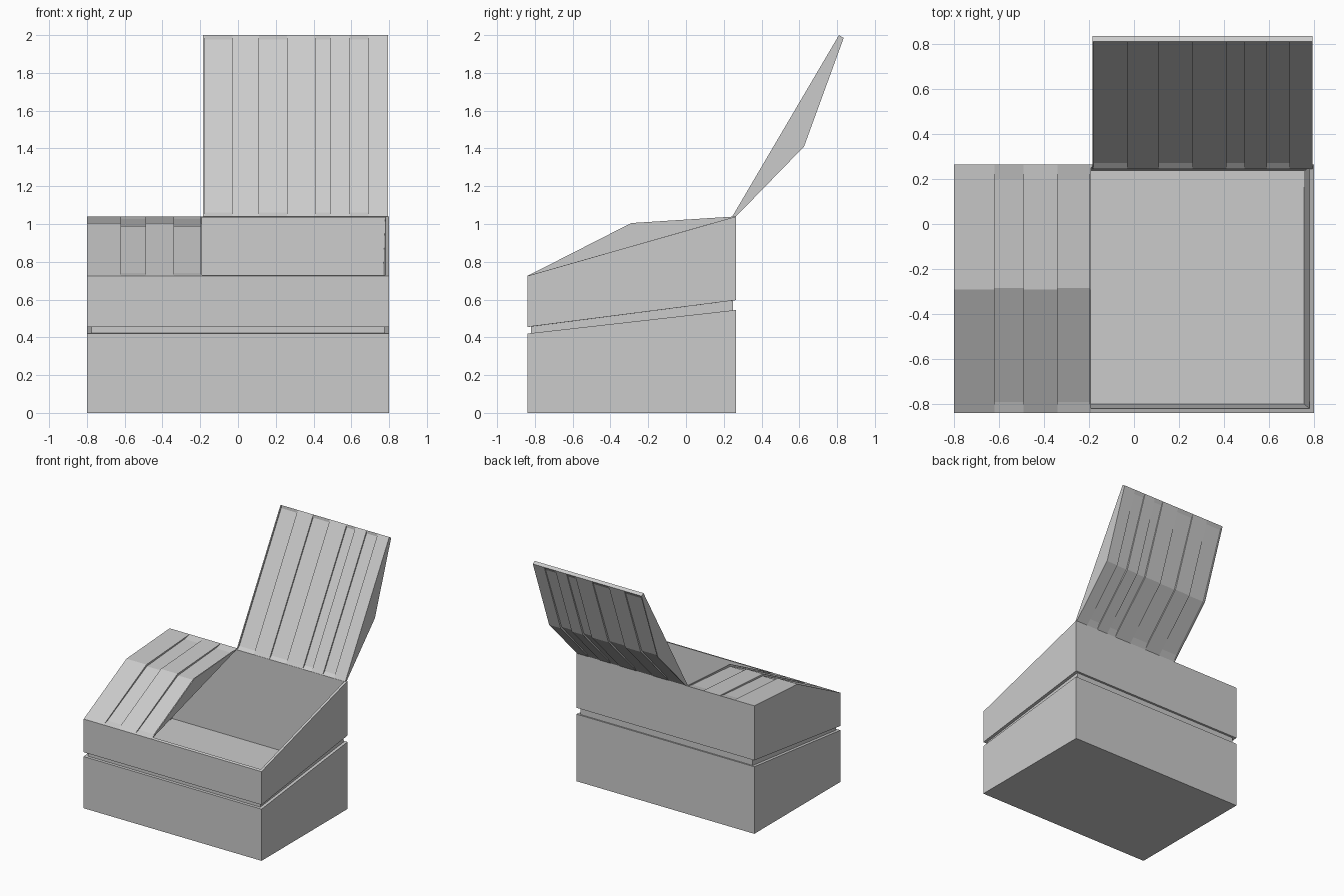
import bpy, bmesh

if "Cube" in bpy.data.objects:
    bpy.data.objects.remove(bpy.data.objects["Cube"])


def loft(name, rings):
    """Skin a list of equal-length closed rings and cap both ends."""
    bm = bmesh.new()
    rows = [[bm.verts.new(p) for p in ring] for ring in rings]
    n = len(rows[0])
    for a, b in zip(rows, rows[1:]):
        for i in range(n):
            j = (i + 1) % n
            bm.faces.new((a[i], a[j], b[j], b[i]))
    bm.faces.new(rows[0][::-1])
    bm.faces.new(rows[-1])
    bmesh.ops.remove_doubles(bm, verts=bm.verts, dist=0.0005)
    bmesh.ops.recalc_face_normals(bm, faces=bm.faces)
    mesh = bpy.data.meshes.new(name)
    bm.to_mesh(mesh)
    bm.free()
    obj = bpy.data.objects.new(name, mesh)
    bpy.context.collection.objects.link(obj)
    return obj


def ring(w, y0, y1, z0, z1):
    """Rectangle sloping from z0 at the front to z1 at the back."""
    return [(-w, y0, z0), (w, y0, z0), (w, y1, z1), (-w, y1, z1)]


def plank_lid(name, xs, full, thin, first_thin):
    """Lid made of alternating full and recessed planks along x."""
    rings = []
    for k, (a, b) in enumerate(zip(xs, xs[1:])):
        prof = thin if (k % 2 == 0) == first_thin else full
        rings += [[(x, y, z) for y, z in prof] for x in (a, b)]
    # solid end faces
    rings.insert(0, [(xs[0] - 0.008, y, z) for y, z in full])
    rings.insert(1, [(xs[0], y, z) for y, z in full])
    rings.append([(xs[-1], y, z) for y, z in full])
    rings.append([(xs[-1] + 0.008, y, z) for y, z in full])
    return loft(name, rings)


# Box body: outer walls, sloping groove, rim, hollow interior and floor
loft("box_body", [
    ring(0.80, -0.84, 0.265, 0.0, 0.0),
    ring(0.80, -0.84, 0.265, 0.42, 0.545),
    ring(0.775, -0.82, 0.25, 0.422, 0.543),
    ring(0.775, -0.82, 0.25, 0.457, 0.595),
    ring(0.80, -0.84, 0.265, 0.455, 0.597),
    ring(0.80, -0.84, 0.265, 0.725, 1.04),
    ring(0.78, -0.82, 0.25, 0.731, 1.036),
    ring(0.755, -0.80, 0.235, 0.33, 0.33),
])

# Closed lid on the left
closed_full = [(-0.84, 0.725), (-0.80, 0.745), (-0.29, 1.005), (0.20, 1.036),
               (0.265, 1.04), (0.25, 1.034), (-0.82, 0.729)]
closed_thin = [(-0.84, 0.725), (-0.79, 0.741), (-0.285, 0.99), (0.20, 1.026),
               (0.265, 1.04), (0.25, 1.034), (-0.82, 0.729)]
plank_lid("closed_lid", [-0.792, -0.62, -0.49, -0.34, -0.198],
          closed_full, closed_thin, False)

# Open lid on the right, tipped back on its hinge edge
open_full = [(0.245, 1.04), (0.26, 1.065), (0.80, 1.983), (0.81, 2.0),
             (0.835, 1.985), (0.825, 1.958), (0.625, 1.41), (0.30, 1.076),
             (0.265, 1.04)]
open_thin = [(0.245, 1.04), (0.27, 1.061), (0.808, 1.976), (0.81, 2.0),
             (0.835, 1.985), (0.817, 1.958), (0.612, 1.416), (0.295, 1.083),
             (0.265, 1.04)]
plank_lid("open_lid", [-0.177, -0.03, 0.11, 0.26, 0.41, 0.49, 0.59, 0.69, 0.785],
          open_full, open_thin, True)
